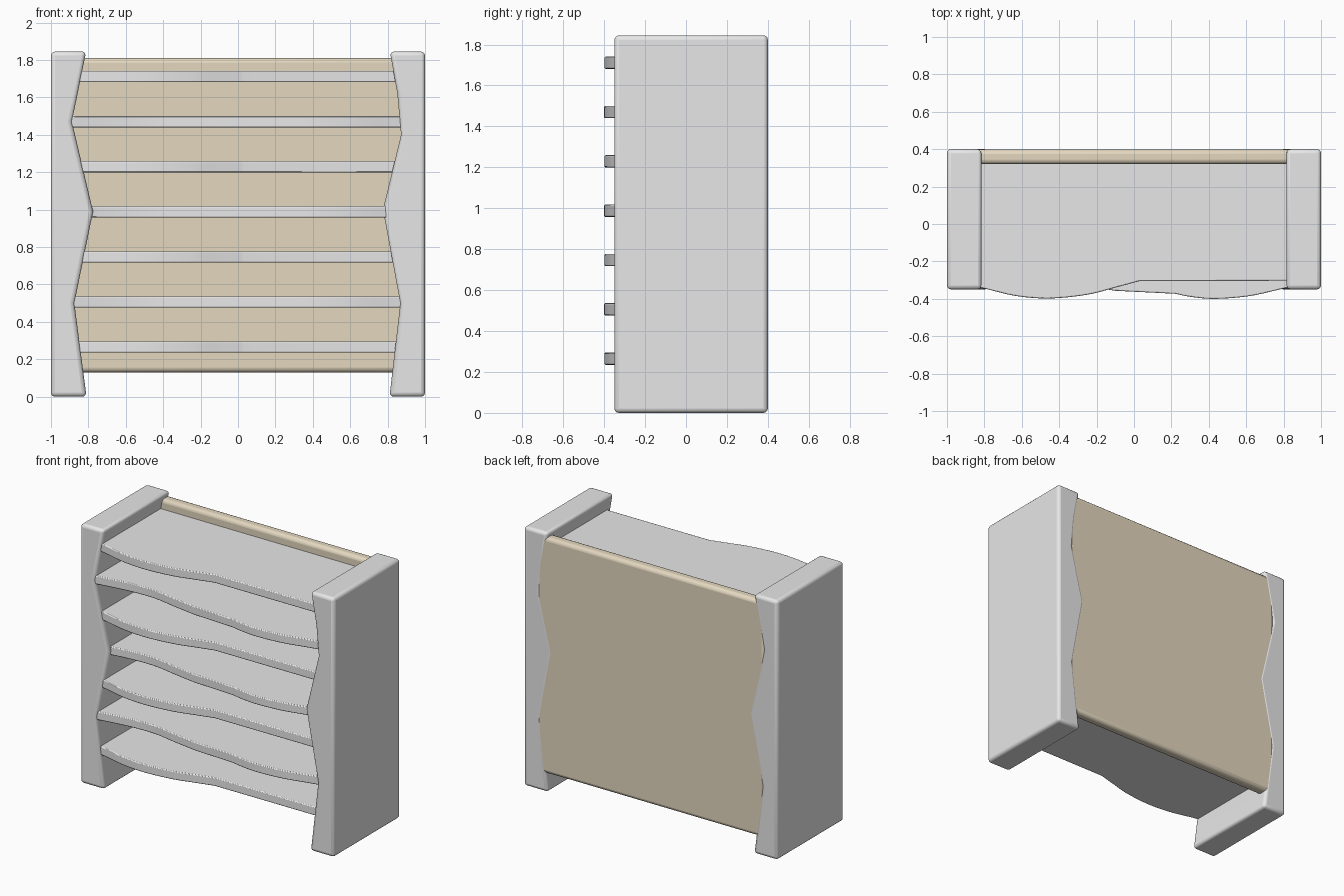
import bpy
import bmesh
from mathutils import Matrix

if "Cube" in bpy.data.objects:
    bpy.data.objects.remove(bpy.data.objects["Cube"])


def material(name, rgb):
    mat = bpy.data.materials.new(name)
    mat.use_nodes = True
    mat.diffuse_color = (*rgb, 1)
    mat.node_tree.nodes["Principled BSDF"].inputs["Base Color"].default_value = (*rgb, 1)
    return mat


grey = material("light_grey", (0.8, 0.8, 0.8))
tan = material("tan", (0.77, 0.68, 0.52))


def prism(name, outline, place, depth, mat, bevel, segments=3):
    """Extrude an outline; place(u, v, w) maps outline and depth to x, y, z."""
    bm = bmesh.new()
    base = bm.faces.new([bm.verts.new(place(u, v, 0)) for u, v in outline])
    moved = bmesh.ops.extrude_face_region(bm, geom=[base])["geom"]
    offset = place(0, 0, depth) - place(0, 0, 0)
    bmesh.ops.translate(bm, vec=offset, verts=[g for g in moved if isinstance(g, bmesh.types.BMVert)])
    bmesh.ops.recalc_face_normals(bm, faces=bm.faces)
    mesh = bpy.data.meshes.new(name)
    bm.to_mesh(mesh)
    bm.free()
    obj = bpy.data.objects.new(name, mesh)
    bpy.context.collection.objects.link(obj)
    mesh.materials.append(mat)
    mod = obj.modifiers.new("rounded_edges", "BEVEL")
    mod.width, mod.segments = bevel, segments
    mod.limit_method = "ANGLE"
    mod.angle_limit = 0.7
    bpy.ops.object.select_all(action="DESELECT")
    obj.select_set(True)
    bpy.context.view_layer.objects.active = obj
    bpy.ops.object.shade_smooth_by_angle(angle=0.5)
    return obj


def curve(keys, steps=6):
    """Smooth Catmull-Rom line through the key points."""
    pts = [keys[0]] + keys + [keys[-1]]
    out = []
    for i in range(1, len(pts) - 2):
        p0, p1, p2, p3 = pts[i - 1:i + 3]
        for s in range(steps):
            t = s / steps
            out.append(tuple(
                b + 0.5 * t * (c - a + t * (2 * a - 5 * b + 4 * c - d + t * (3 * (b - c) + d - a)))
                for a, b, c, d in zip(p0, p1, p2, p3)))
    return out + [keys[-1]]


def upright(depth_start):
    return lambda u, v, w: Matrix.Translation((0, depth_start, 0)) @ Matrix.Identity(4) @ vec(u, w, v)


def vec(x, y, z):
    from mathutils import Vector
    return Vector((x, y, z))


# Side panels with a zigzag inner face
left_inner = [(0.81, 0), (0.868, 0.5), (0.775, 1.0), (0.872, 1.4), (0.852, 1.62), (0.812, 1.845)]
right_inner = [(-0.81, 0), (-0.875, 0.5), (-0.775, 0.99), (-0.888, 1.47), (-0.812, 1.845)]
for name, inner, side in (("left_side", left_inner, 1), ("right_side", right_inner, -1)):
    outline = inner + [(side, 1.845), (side, 0)]
    prism(name, outline, upright(-0.35), 0.75, grey, 0.022)

# Back board
prism("back_board", [(-0.9, 0.13), (0.9, 0.13), (0.9, 1.81), (-0.9, 1.81)],
      upright(0.32), 0.078, tan, 0.025)

# Shelves with two alternating wavy front edges
wave_a = curve([(-0.9, -0.325), (-0.8, -0.345), (-0.63, -0.385), (-0.45, -0.398), (-0.25, -0.378),
                (-0.1, -0.34), (0.03, -0.305)]) + [(0.9, -0.303)]
wave_b = curve([(-0.9, -0.34), (-0.65, -0.305), (-0.45, -0.3), (-0.27, -0.33), (-0.1, -0.357)]) \
    + curve([(0.22, -0.373), (0.32, -0.392), (0.44, -0.4), (0.62, -0.385), (0.8, -0.345), (0.9, -0.325)])
for i in range(7):
    front = wave_b if i % 2 else wave_a
    z = 0.235 + 0.241 * i
    half = 0.83 if i == 3 else 0.9
    outline = [(max(-half, min(half, x)), y) for x, y in front if abs(x) <= half or abs(x) == 0.9]
    outline += [(half, 0.34), (-half, 0.34)]
    prism("shelf_%d" % (i + 1), outline, lambda u, v, w, z=z: vec(u, v, z + w), 0.06, grey, 0.006, 2)
